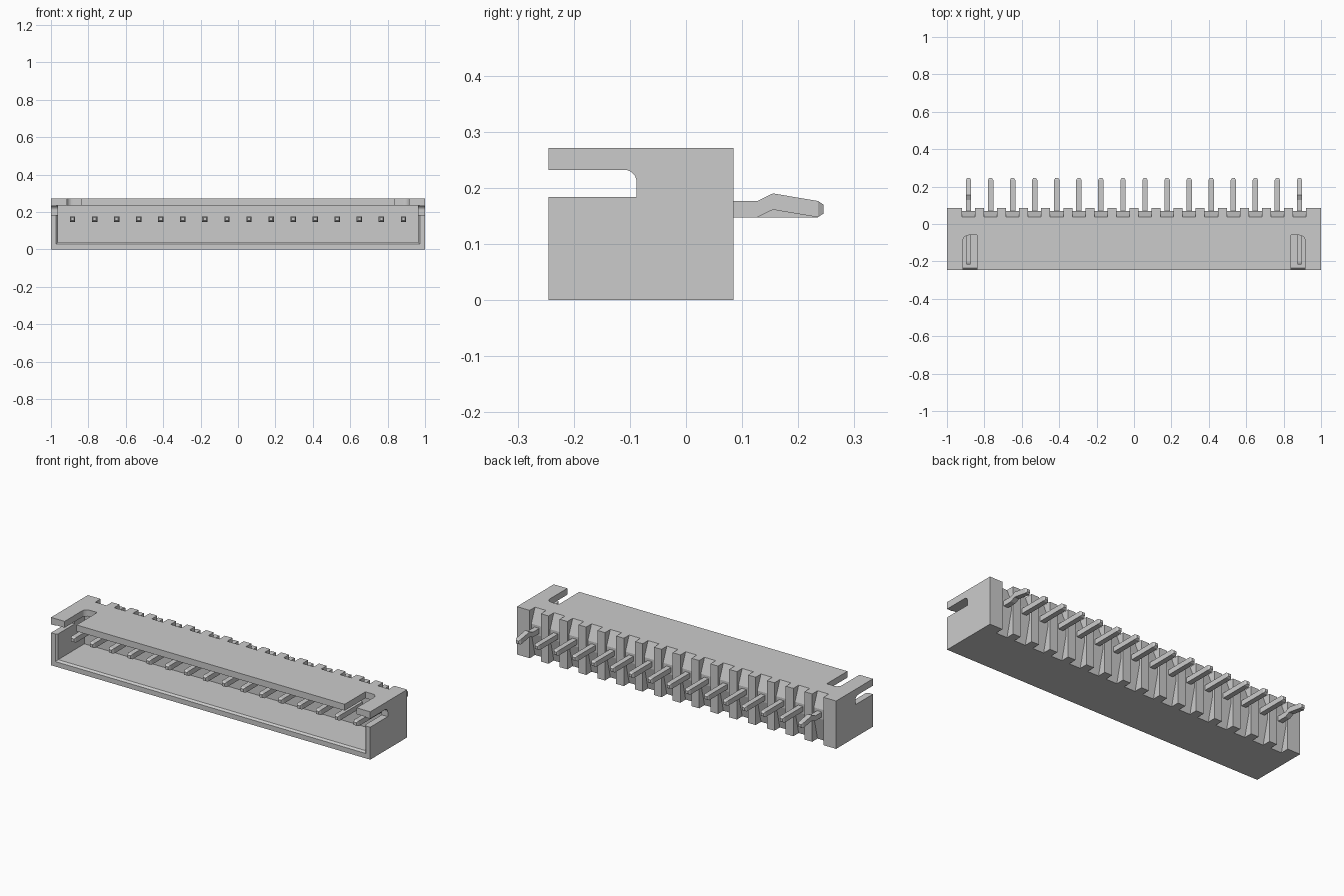
import bpy, bmesh, math
from mathutils import Vector

if "Cube" in bpy.data.objects:
    bpy.data.objects.remove(bpy.data.objects["Cube"])

PITCH, COUNT = 0.118, 16
PIN_X = [(i - (COUNT - 1) / 2) * PITCH for i in range(COUNT)]
PIN_Z = 0.162
BACK, FRONT = 0.085, -0.245


def loft(bm, rings):
    """Skin closed rings of equal length and cap both ends."""
    rows = [[bm.verts.new(p) for p in r] for r in rings]
    n = len(rows[0])
    for a, b in zip(rows, rows[1:]):
        for i in range(n):
            bm.faces.new((a[i], a[(i + 1) % n], b[(i + 1) % n], b[i]))
    bm.faces.new(rows[0])
    bm.faces.new(rows[-1][::-1])


def prism(bm, pts, axis, lo, hi):
    """Extrude a 2D profile along an axis; points use the two other axes in order."""
    def place(p, d):
        c = list(p)
        c.insert(axis, d)
        return Vector(c)
    loft(bm, [[place(p, d) for p in pts] for d in (lo, hi)])


def make(name, bm):
    bmesh.ops.recalc_face_normals(bm, faces=bm.faces)
    me = bpy.data.meshes.new(name)
    bm.to_mesh(me)
    bm.free()
    ob = bpy.data.objects.new(name, me)
    bpy.context.collection.objects.link(ob)
    return ob


def cut(ob, bm):
    cutter = make("cutter", bm)
    cutter.hide_render = True
    m = ob.modifiers.new("cut", 'BOOLEAN')
    m.operation, m.solver, m.object = 'DIFFERENCE', 'EXACT', cutter
    bpy.context.view_layer.objects.active = ob
    bpy.ops.object.modifier_apply(modifier=m.name)
    bpy.data.objects.remove(cutter)


def corner(cx, cy, r, a0, a1, n=6):
    return [(cx + r * math.cos(math.radians(a0 + (a1 - a0) * i / n)),
             cy + r * math.sin(math.radians(a0 + (a1 - a0) * i / n))) for i in range(n + 1)]


def rect(x0, x1, z0, z1, y):
    return [(x0, y, z0), (x1, y, z0), (x1, y, z1), (x0, y, z1)]


# Housing block
bm = bmesh.new()
prism(bm, [(FRONT, 0), (BACK, 0), (BACK, 0.271), (FRONT, 0.271)], 0, -1, 1)
housing = make("housing", bm)

# Front cavity with a chamfered mouth on three sides
bm = bmesh.new()
loft(bm, [rect(-0.972, 0.972, 0.028, 0.235, FRONT - 0.05),
          rect(-0.972, 0.972, 0.028, 0.235, FRONT),
          rect(-0.962, 0.962, 0.038, 0.235, FRONT + 0.01),
          rect(-0.962, 0.962, 0.038, 0.235, 0.0)])
cut(housing, bm)

# Side wall slots with one rounded inner corner
bm = bmesh.new()
side = [(-0.3, 0.184), (-0.088, 0.184)] + corner(-0.11, 0.210, 0.022, 0, 90) + [(-0.3, 0.232)]
for s in (-1, 1):
    prism(bm, side, 0, s * 0.94, s * 1.05)
cut(housing, bm)

# Top wall slots, rounded on the outer side
bm = bmesh.new()
top = [(0.84, -0.3), (0.915, -0.3)] + corner(0.885, -0.09, 0.03, 0, 90) + [(0.84, -0.06)]
for s in (-1, 1):
    prism(bm, [(s * x, y) for x, y in top], 2, 0.21, 0.3)
cut(housing, bm)

# Back notches whose floors slope up to each pin
bm = bmesh.new()
notch = [(0.12, -0.02), (0.037, -0.02), (0.037, 0.0), (0.07, 0.135), (0.07, 0.19),
         (0.037, 0.271), (0.037, 0.3), (0.12, 0.3)]
for x in PIN_X:
    prism(bm, notch, 0, x - 0.035, x + 0.035)
cut(housing, bm)


# Square contact pins with tapered tips; the two end pins are kinked
def pin(name, x, kinked):
    h = 0.0145
    path = [(-0.217, 0, 0.6), (-0.205, 0, 1)]
    if kinked:
        path += [(0.127, 0, 1), (0.155, 0.0135, 1)]
    path += [(0.235, 0, 1), (0.245, 0, 0.55)]
    bm = bmesh.new()
    loft(bm, [rect(x - h * k, x + h * k, PIN_Z + dz - h * k, PIN_Z + dz + h * k, y)
              for y, dz, k in path])
    make(name, bm)


for i, x in enumerate(PIN_X):
    pin(f"contact_pin_{i + 1}", x, i in (0, COUNT - 1))
